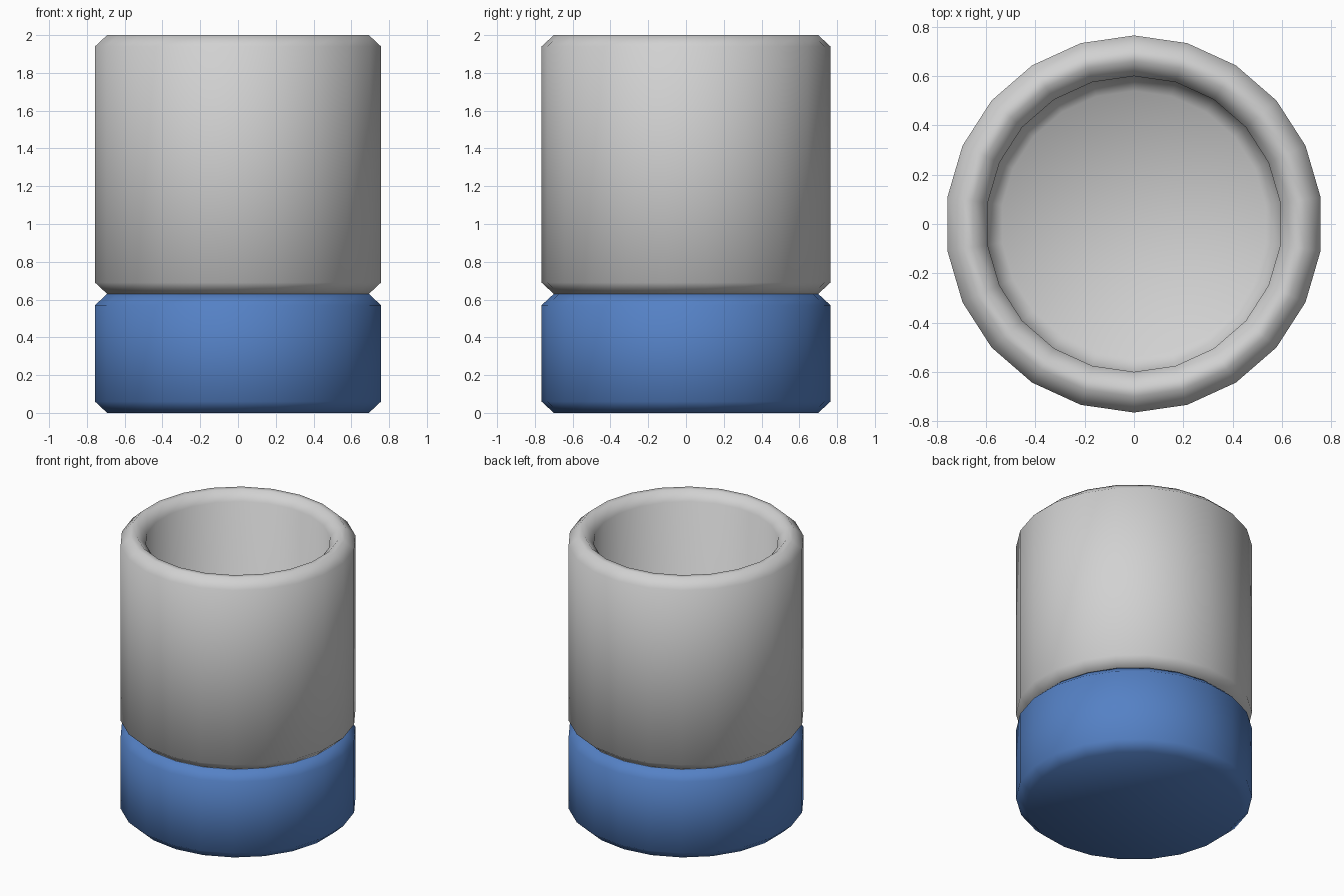
import bpy, bmesh, math

if "Cube" in bpy.data.objects:
    bpy.data.objects.remove(bpy.data.objects["Cube"])

SIDES = 22


def material(name, rgb):
    m = bpy.data.materials.new(name)
    m.diffuse_color = (*rgb, 1)
    m.use_nodes = True
    m.node_tree.nodes["Principled BSDF"].inputs["Base Color"].default_value = m.diffuse_color
    return m


def lathe(name, profile, mat):
    """Revolve a (radius, z) profile, capping both ends with one n-gon."""
    bm = bmesh.new()
    rings = []
    for r, z in profile:
        rings.append([bm.verts.new((r * math.cos(a), r * math.sin(a), z))
                      for a in (math.pi / 2 + 2 * math.pi * i / SIDES
                                for i in range(SIDES))])
    for low, high in zip(rings, rings[1:]):
        for i in range(SIDES):
            j = (i + 1) % SIDES
            bm.faces.new((low[i], low[j], high[j], high[i]))
    bm.faces.new(rings[0][::-1])
    bm.faces.new(rings[-1])
    for f in bm.faces:
        f.smooth = True
    bmesh.ops.recalc_face_normals(bm, faces=bm.faces)
    me = bpy.data.meshes.new(name)
    bm.to_mesh(me)
    bm.free()
    me.materials.append(mat)
    ob = bpy.data.objects.new(name, me)
    bpy.context.collection.objects.link(ob)
    return ob


grey = material("light grey", (0.64, 0.64, 0.64))
blue = material("blue", (0.09, 0.22, 0.56))

# Solid bevelled base band
lathe("cup_base", [(0.70, 0), (0.765, 0.06), (0.765, 0.57), (0.70, 0.63)], blue)

# Open cup body: outside, rim, inner wall and bevelled inner floor
lathe("cup_body", [(0.70, 0.63), (0.765, 0.69), (0.765, 1.94), (0.70, 2.0),
                   (0.66, 2.0), (0.60, 1.94), (0.60, 0.85), (0.54, 0.79)], grey)
